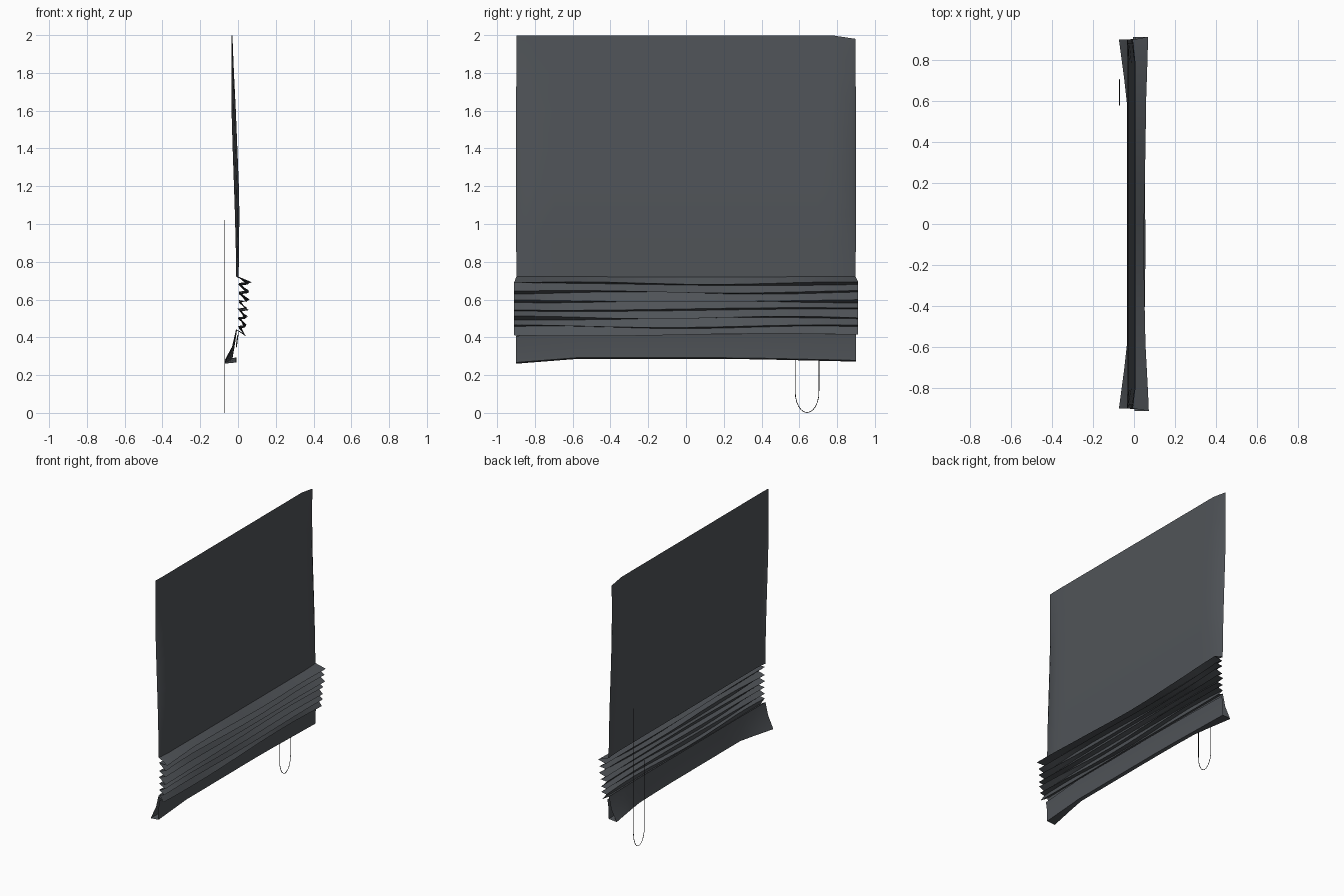
import bpy, math, random
from mathutils import Vector

if "Cube" in bpy.data.objects:
    bpy.data.objects.remove(bpy.data.objects["Cube"])

random.seed(4)


def material(name, rgb):
    m = bpy.data.materials.new(name)
    m.diffuse_color = (*rgb, 1)
    m.use_nodes = True
    m.node_tree.nodes["Principled BSDF"].inputs["Base Color"].default_value = m.diffuse_color
    return m


cloth_mat = material("charcoal cloth", (0.080, 0.088, 0.098))
cord_mat = material("black cord", (0.02, 0.02, 0.022))


def lerp(a, b, t):
    return a + (b - a) * t


def ramp(v, a, b):
    return min(1, max(0, (v - a) / (b - a)))


# Cloth profile, top to bottom: z, x along the middle, x at the side edges, fold jitter
profile = [(1.998, -0.031, -0.033, 0), (1.80, -0.023, -0.034, 0), (1.60, -0.013, -0.033, 0),
           (1.40, -0.005, -0.027, 0), (1.20, 0.003, -0.020, 0), (1.05, 0.006, -0.015, 0),
           (0.90, 0.004, -0.011, 0), (0.72, 0.002, -0.008, 0)]
folds = 7
for k in range(folds):
    z = 0.687 - k * 0.0455
    profile.append((z, 0.052 - 0.003 * k, 0.066 - 0.005 * k, 1))
    profile.append((z - 0.006, 0.010, 0.002, 1))
profile[-1] = (0.440, -0.006, -0.010, 0)
profile += [(0.35, -0.020, -0.030, 0), (0.287, -0.032, -0.072, 0)]

stations = [-0.9, -0.88, -0.8, -0.7, -0.58, -0.4, -0.2, 0, 0.2, 0.4, 0.58, 0.7, 0.78, 0.88, 0.9]
waves = [(random.uniform(0, 6.28), random.uniform(2, 5)) for _ in profile]


def cloth_point(i, y):
    z, mid, side, jitter = profile[i]
    edge = ramp(abs(y), 0.6, 0.9) if z < 0.70 else ramp(abs(y), 0.86, 0.9)
    x = lerp(mid, side, edge)
    phase, freq = waves[i]
    if jitter:
        x += 0.005 * math.sin(phase + freq * y)
        z += 0.007 * math.sin(phase * 2 + freq * y)
    if i == 0:
        z -= 0.018 * ramp(y, 0.78, 0.9)
    if i == len(profile) - 1:
        z -= 0.025 * ramp(-y, 0.58, 0.9) + 0.014 * ramp(y, 0.3, 0.9)
    spread = 1.012 if jitter else 0.998
    return Vector((x, y * spread, z))


def sheet(name, rows, angle):
    n = len(rows[0])
    verts = [p for r in rows for p in r]
    faces = [(r * n + c, (r + 1) * n + c, (r + 1) * n + c + 1, r * n + c + 1)
             for r in range(len(rows) - 1) for c in range(n - 1)]
    me = bpy.data.meshes.new(name)
    me.from_pydata(verts, [], faces)
    me.materials.append(cloth_mat)
    ob = bpy.data.objects.new(name, me)
    bpy.context.collection.objects.link(ob)
    me.shade_smooth()
    me.set_sharp_from_angle(angle=math.radians(angle))
    s = ob.modifiers.new("cloth thickness", 'SOLIDIFY')
    s.thickness = 0.003
    s.offset = 0
    s.use_rim = False
    return ob


# Hanging panel, gathered folds and lower flap as one cloth
sheet("blind_cloth", [[cloth_point(i, y) for y in stations] for i in range(len(profile))], 50)

# Front layer of the doubled lower flap, running up behind the last fold
last = len(profile) - 1
hem = [[cloth_point(last, y) for y in stations]]
for dz, x in ((0.006, -0.010), (0.07, -0.010), (0.145, 0.0)):
    hem.append([Vector((x, y, cloth_point(last, y).z + dz)) for y in stations])
sheet("bottom_hem", hem, 35)

# Pull cord: a hanging loop with one long strand
cy, half = 0.641, 0.063
path = [(cy - half, 0.60), (cy - half, 0.30), (cy - half, 0.12)]
for k in range(1, 12):
    a = math.pi + math.pi * k / 12
    path.append((cy + half * math.cos(a), 0.112 + 0.11 * math.sin(a)))
path += [(cy + half, 0.12), (cy + half, 0.30), (cy + half, 1.02)]
cu = bpy.data.curves.new("pull_cord", 'CURVE')
cu.dimensions = '3D'
cu.bevel_depth = 0.002
cu.bevel_resolution = 1
sp = cu.splines.new('POLY')
sp.points.add(len(path) - 1)
for pt, (y, z) in zip(sp.points, path):
    pt.co = (-0.07, y, z, 1)
cu.materials.append(cord_mat)
cord = bpy.data.objects.new("pull_cord", cu)
bpy.context.collection.objects.link(cord)
